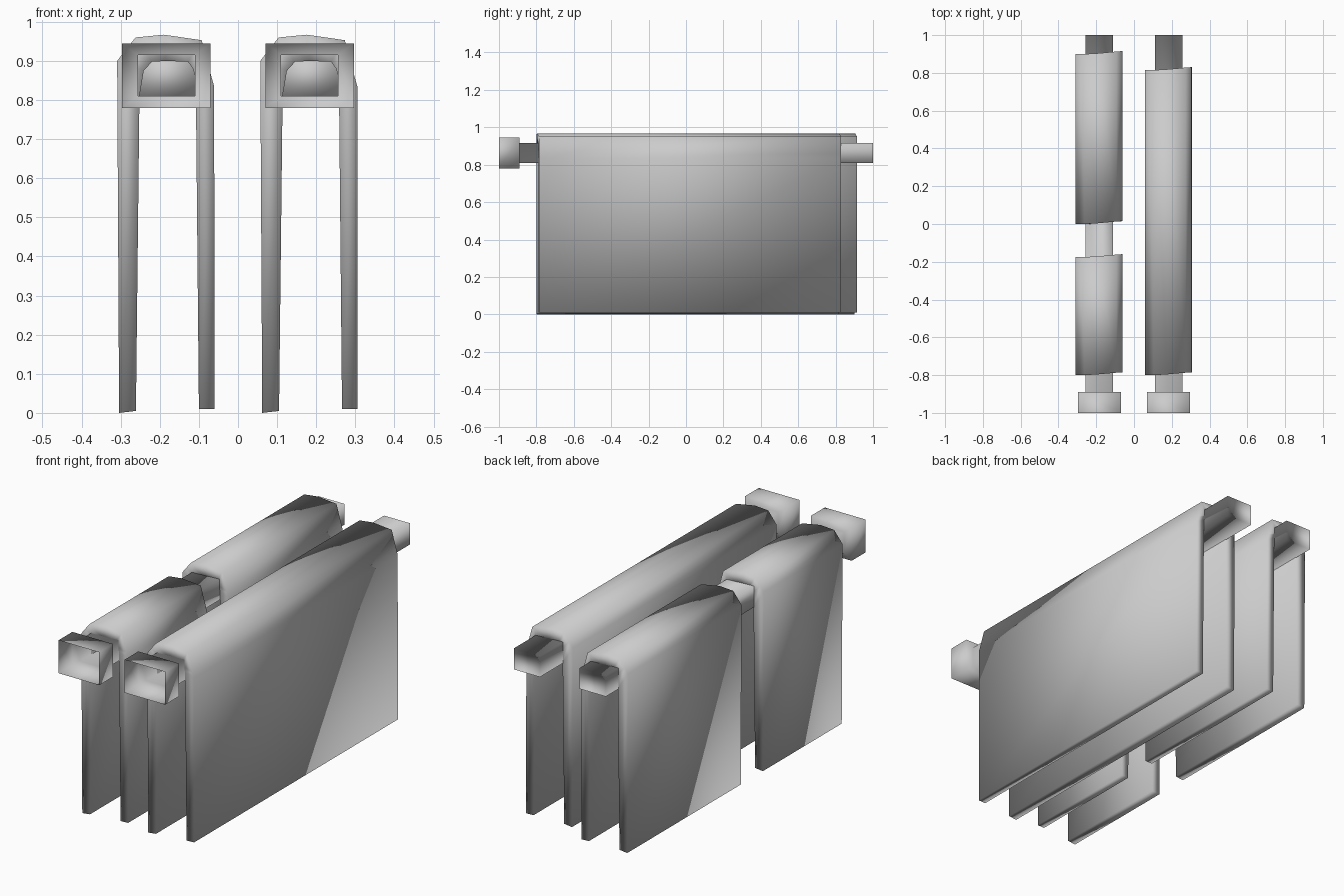
import bpy

if "Cube" in bpy.data.objects:
    bpy.data.objects.remove(bpy.data.objects["Cube"])

OFFSET = 0.183  # x position of each rail

# Cross-section of the draped cloth (x relative to rail, z), left hem to right hem
OUTER = [(-.121, 0), (-.126, .90), (-.107, .925), (-.079, .96), (-.007, .967),
         (.09, .953), (.115, .86), (.122, .835), (.123, .01)]
INNER = [(-.078, .005), (-.069, .81), (-.058, .875), (-.037, .898), (0, .90),
         (.055, .898), (.068, .88), (.075, .855), (.083, .01)]


def make_object(name, verts, faces, x):
    mesh = bpy.data.meshes.new(name)
    mesh.from_pydata(verts, [], faces)
    for p in mesh.polygons:
        p.use_smooth = True
    obj = bpy.data.objects.new(name, mesh)
    obj.location.x = x
    bpy.context.collection.objects.link(obj)
    return obj


def bridge(a, b, n):
    return [(a + i, a + (i + 1) % n, b + (i + 1) % n, b + i) for i in range(n)]


# Rail: tube with a flared, open end piece at the front and a closed back end
def make_rail(name, x):
    rings = [(-1.0, .113, .78, .945), (-.89, .113, .78, .945),
             (-.89, .0725, .81, .915), (1.0, .0725, .81, .915)]
    verts, faces = [], []
    for y, w, z0, z1 in rings:
        verts += [(-w, y, z0), (w, y, z0), (w, y, z1), (-w, y, z1)]
    for k in range(len(rings) - 1):
        faces += bridge(4 * k, 4 * k + 4, 4)
    faces.append((15, 14, 13, 12))
    make_object(name, verts, faces, x)


# Towel: thick folded cloth hanging over the rail, with slightly skewed ends
def make_towel(name, x, y0, y1):
    loop = OUTER + INNER[::-1]
    n, m = len(loop), len(OUTER)
    verts = [(px, y + .015 * max(0, min(1, (px + .05) / .16)), pz)
             for y in (y0, y1) for px, pz in loop]
    faces = [tuple(reversed(f)) for f in bridge(0, n, n)]
    for i in range(m - 1):
        quad = (i, i + 1, n - 2 - i, n - 1 - i)
        faces.append(quad)
        faces.append(tuple(n + v for v in reversed(quad)))
    obj = make_object(name, verts, faces, x)
    obj.data.flip_normals() if obj.data.polygons[0].normal.x > 0 else None


make_rail("left_rail", -OFFSET)
make_rail("right_rail", OFFSET)
make_towel("left_front_towel", -OFFSET, -.80, -.175)
make_towel("left_back_towel", -OFFSET, 0, .90)
make_towel("right_towel", OFFSET, -.80, .815)
